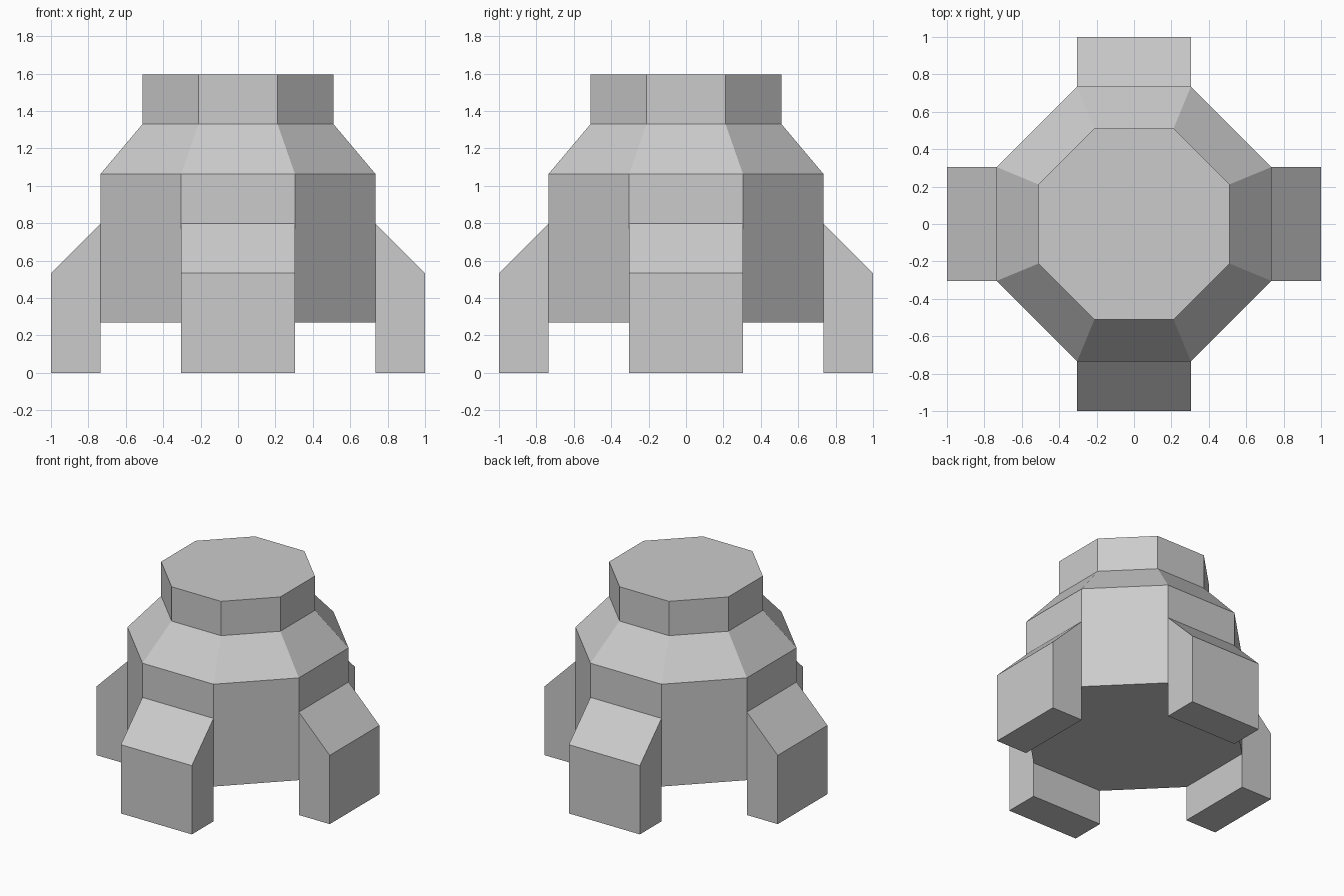
import bpy, bmesh
from math import pi, cos, sin, tan
from mathutils import Matrix

if "Cube" in bpy.data.objects:
    bpy.data.objects.remove(bpy.data.objects["Cube"])

BODY_R = 0.735                      # octagon centre-to-flat distance
HALF = BODY_R * tan(pi / 8)         # half a side of the body octagon


def finish(name, bm):
    bmesh.ops.recalc_face_normals(bm, faces=bm.faces)
    mesh = bpy.data.meshes.new(name)
    bm.to_mesh(mesh)
    bm.free()
    obj = bpy.data.objects.new(name, mesh)
    bpy.context.collection.objects.link(obj)
    return obj


def octagon_stack(name, levels):
    """Closed octagonal solid through (flat distance, z) levels."""
    bm = bmesh.new()
    rings = []
    for flat, z in levels:
        r = flat / cos(pi / 8)
        angles = [pi / 8 + i * pi / 4 for i in range(8)]
        rings.append([bm.verts.new((r * cos(a), r * sin(a), z)) for a in angles])
    for low, high in zip(rings, rings[1:]):
        for i in range(8):
            j = (i + 1) % 8
            bm.faces.new((low[i], low[j], high[j], high[i]))
    bm.faces.new(rings[0])
    bm.faces.new(rings[-1])
    return finish(name, bm)


def leg(name, angle):
    """Slope-topped leg: side profile extruded across the width."""
    profile = [(BODY_R, 0), (1, 0), (1, 0.533), (BODY_R, 0.798)]
    bm = bmesh.new()
    face = bm.faces.new([bm.verts.new((x, -HALF, z)) for x, z in profile])
    out = bmesh.ops.extrude_face_region(bm, geom=[face])
    moved = [v for v in out["geom"] if isinstance(v, bmesh.types.BMVert)]
    bmesh.ops.translate(bm, verts=moved, vec=(0, 2 * HALF, 0))
    bm.transform(Matrix.Rotation(angle, 4, 'Z'))
    return finish(name, bm)


# Body with sloped shoulder and neck
octagon_stack("body", [(BODY_R, 0.27), (BODY_R, 1.063), (0.511, 1.329), (0.511, 1.595)])

# Four legs against the straight sides
for i, side in enumerate(("right", "back", "left", "front")):
    leg(side + "_leg", i * pi / 2)
